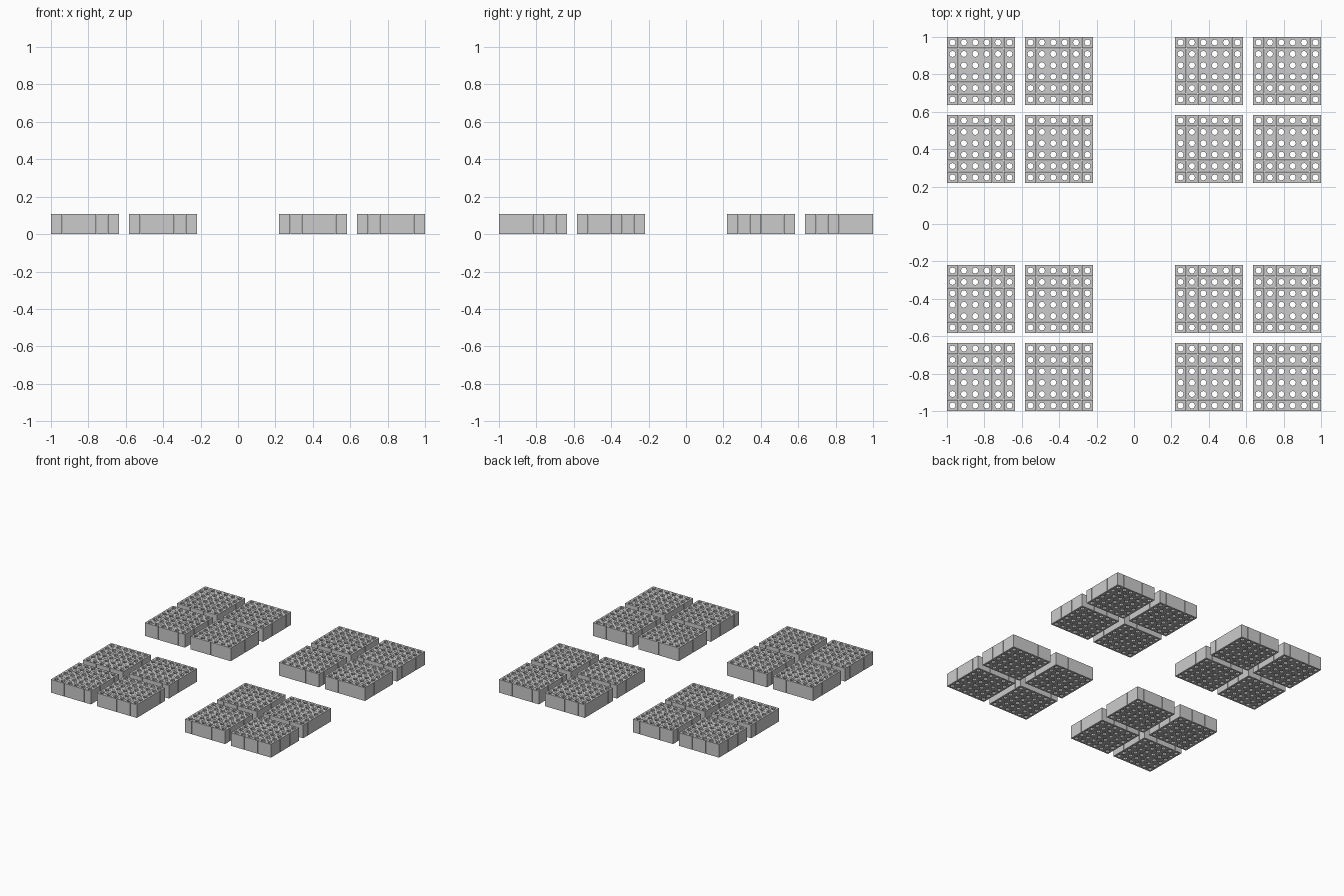
import bpy, bmesh
from math import cos, sin, pi

if "Cube" in bpy.data.objects:
    bpy.data.objects.remove(bpy.data.objects["Cube"])

H = 0.108          # block height
CELL = 0.0592      # side of one hollow block
PITCH = 0.0609     # spacing of blocks inside a stack
HOLE = 0.0165      # radius of the eight-sided hole
STACK = 5 * PITCH + CELL
STEP = 0.417       # spacing of stacks inside a group


def add_cell(bm, cx, cy):
    """Square block with an octagonal hole through it."""
    rings = []
    for z in (0, H):
        outer, inner = [], []
        for i in range(8):
            c, s = cos(i * pi / 4), sin(i * pi / 4)
            k = CELL / 2 / max(abs(c), abs(s))
            outer.append(bm.verts.new((cx + c * k, cy + s * k, z)))
            inner.append(bm.verts.new((cx + c * HOLE, cy + s * HOLE, z)))
        rings.append((outer, inner))
    (ob, ib), (ot, it) = rings
    for i in range(8):
        j = (i + 1) % 8
        bm.faces.new((ot[i], ot[j], it[j], it[i]))
        bm.faces.new((ob[j], ob[i], ib[i], ib[j]))
        bm.faces.new((ob[i], ob[j], ot[j], ot[i]))
        bm.faces.new((ib[j], ib[i], it[i], it[j]))


# One stack of 6 x 6 hollow blocks
bm = bmesh.new()
for ix in range(6):
    for iy in range(6):
        add_cell(bm, (ix - 2.5) * PITCH, (iy - 2.5) * PITCH)
mesh = bpy.data.meshes.new("block_stack")
bm.to_mesh(mesh)
bm.free()

# Sixteen stacks: four groups of 2 x 2
edge = 1 - STACK / 2
centres = (-edge, -edge + STEP, edge - STEP, edge)
for ix, x in enumerate(centres):
    for iy, y in enumerate(centres):
        ob = bpy.data.objects.new(f"block_stack_{ix}_{iy}", mesh)
        ob.location = (x, y, 0)
        bpy.context.collection.objects.link(ob)
